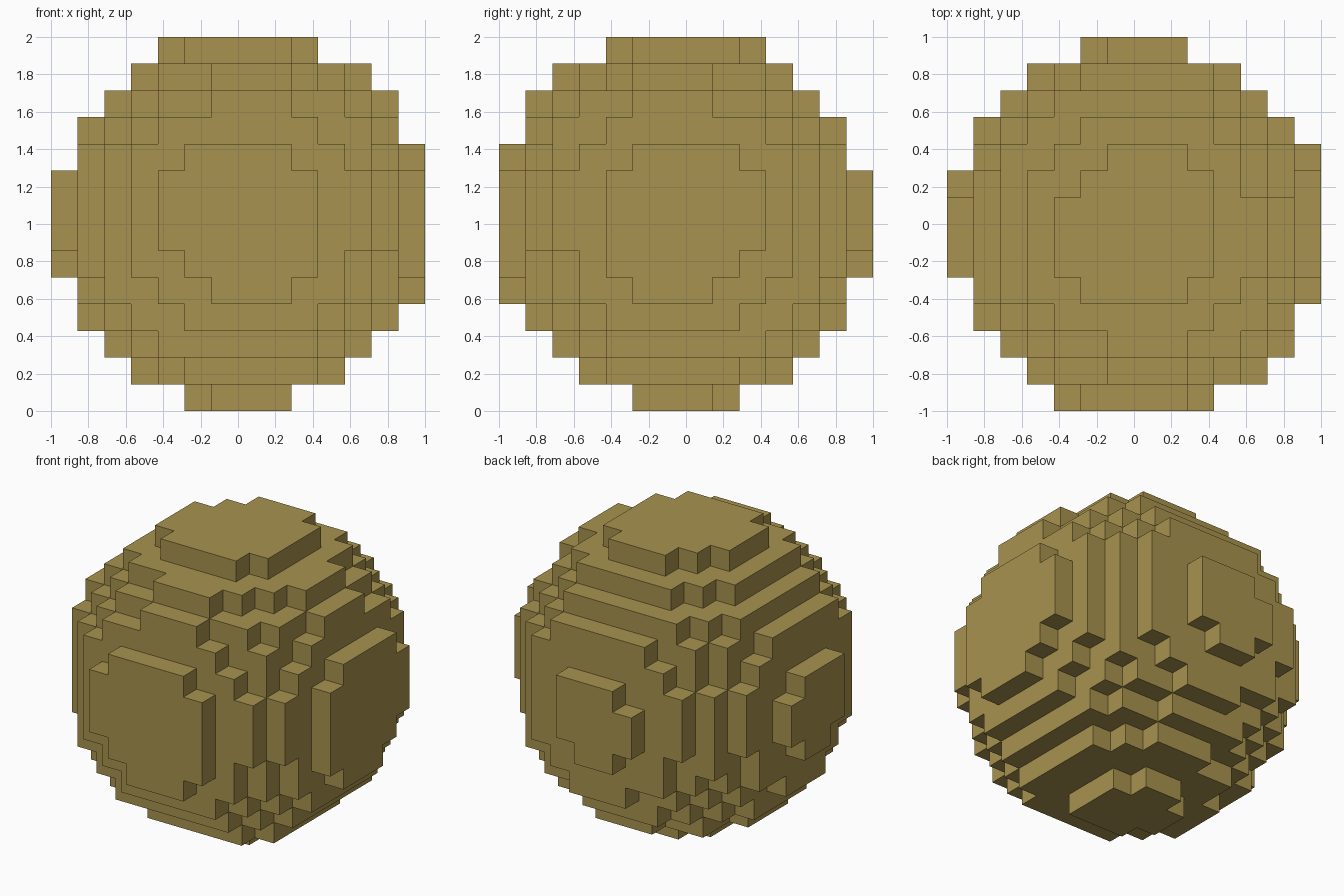
import bpy
import bmesh
from itertools import product
from mathutils import Vector

# The import above only supplies nested grid loops
cube = bpy.data.objects.get("Cube")
if cube:
    bpy.data.objects.remove(cube, do_unlink=True)

COUNT = 14                       # blocks along each axis
SIZE = 2 / COUNT
RADIUS = 7.0                     # in blocks
CENTRE = Vector((0.2, -0.2, 0.2))  # slight offset gives the uneven caps


def make_material(name, colour):
    mat = bpy.data.materials.new(name)
    mat.use_nodes = True
    mat.diffuse_color = colour
    bsdf = next(n for n in mat.node_tree.nodes if n.type == 'BSDF_PRINCIPLED')
    bsdf.inputs["Base Color"].default_value = colour
    return mat


def filled(cell):
    """A block is solid when its middle lies inside the ball."""
    return (cell - CENTRE).length <= RADIUS


def add_side(bm, cell, axis, sign):
    """Add the square side of a block that faces along one axis."""
    normal, u, v = Vector(), Vector(), Vector()
    normal[axis] = sign / 2
    u[(axis + 1) % 3] = 0.5
    v[(axis + 2) % 3] = sign / 2
    middle = cell + normal
    corners = [middle - u - v, middle + u - v, middle + u + v, middle - u + v]
    bm.faces.new([bm.verts.new(c * SIZE + Vector((0, 0, 1))) for c in corners])


# Block ball: only the exposed sides of the solid blocks
bm = bmesh.new()
steps = [i - (COUNT - 1) / 2 for i in range(COUNT)]
for position in product(steps, repeat=3):
    cell = Vector(position)
    if not filled(cell):
        continue
    for axis, sign in product(range(3), (-1, 1)):
        neighbour = cell.copy()
        neighbour[axis] += sign
        if not filled(neighbour):
            add_side(bm, cell, axis, sign)
bmesh.ops.remove_doubles(bm, verts=bm.verts, dist=0.001)

mesh = bpy.data.meshes.new("block_ball")
bm.to_mesh(mesh)
bm.free()
mesh.materials.append(make_material("ochre", (0.39, 0.29, 0.077, 1)))
ball = bpy.data.objects.new("block_ball", mesh)
bpy.context.collection.objects.link(ball)
